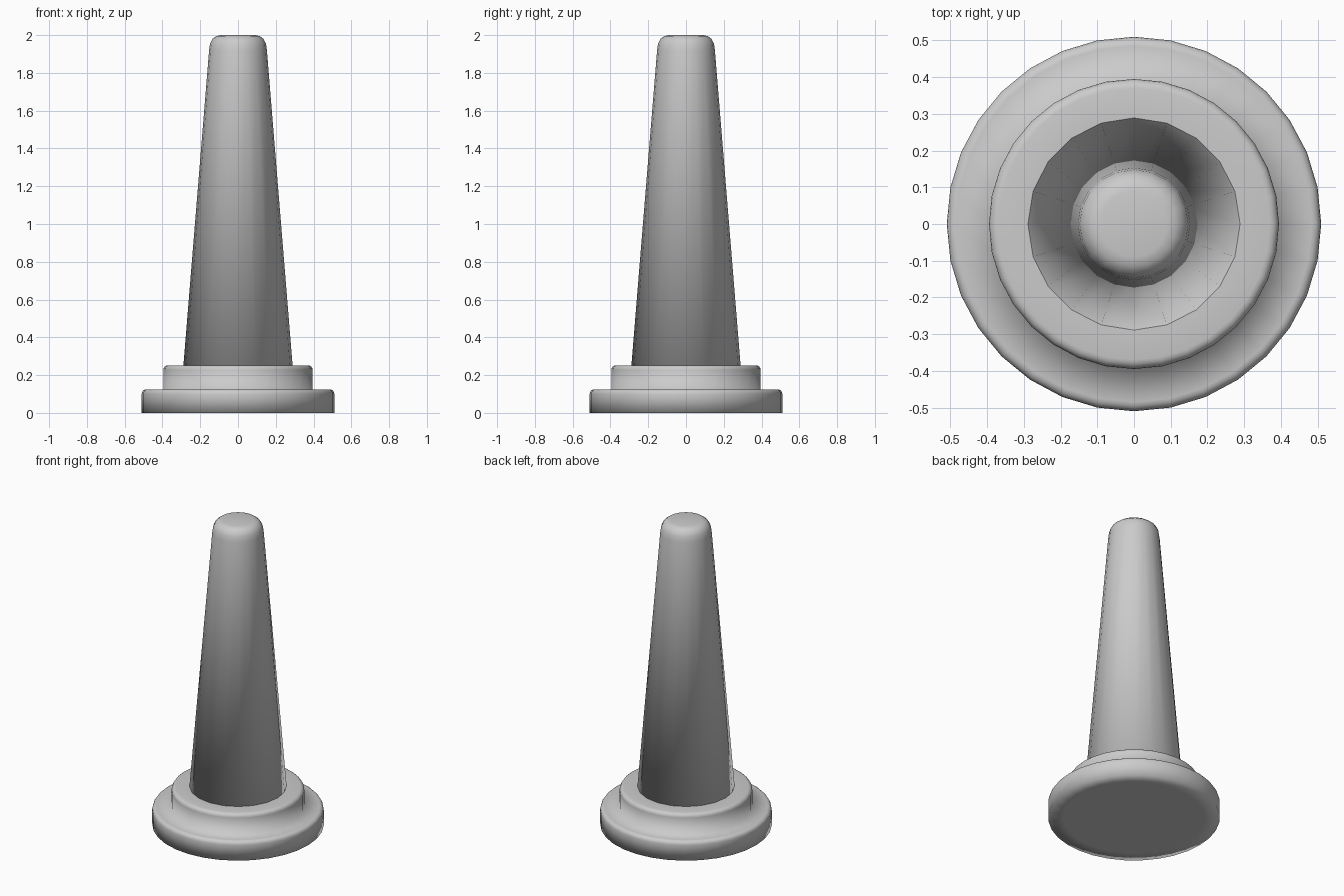
import bpy, bmesh
from math import sin, cos, pi

cube = bpy.data.objects.get("Cube")
if cube:
    bpy.data.objects.remove(cube, do_unlink=True)

grey = bpy.data.materials.new("light grey")
grey.use_nodes = True
colour = (0.6, 0.6, 0.6, 1)
grey.diffuse_color = colour
grey.node_tree.nodes["Principled BSDF"].inputs["Base Color"].default_value = colour


def lathe(name, profile, sides):
    """Revolve (radius, height) points around z and cap both ends."""
    bm = bmesh.new()
    rings = []
    for r, z in profile:
        rings.append([bm.verts.new((r * cos(2 * pi * i / sides), r * sin(2 * pi * i / sides), z))
                      for i in range(sides)])
    for low, high in zip(rings, rings[1:]):
        for i in range(sides):
            j = (i + 1) % sides
            bm.faces.new((low[i], low[j], high[j], high[i]))
    bm.faces.new(rings[0][::-1])
    bm.faces.new(rings[-1])
    for face in bm.faces:
        face.smooth = True
    mesh = bpy.data.meshes.new(name)
    bm.to_mesh(mesh)
    bm.free()
    mesh.materials.append(grey)
    obj = bpy.data.objects.new(name, mesh)
    bpy.context.collection.objects.link(obj)
    return obj


def rounded(r, z, bevel, steps=4):
    """Quarter-round shoulder ending at radius r and height z."""
    return [(r - bevel + bevel * cos(a), z - bevel + bevel * sin(a))
            for a in (pi / 2 * k / steps for k in range(steps + 1))]


# Stepped round foot
lathe("stepped_base",
      [(0.42, 0), (0.51, 0)] + rounded(0.51, 0.125, 0.025)
      + [(0.395, 0.125)] + rounded(0.395, 0.252, 0.025) + [(0.3, 0.252)], 32)

# Tapered body with a rounded tip
lathe("cone_body", [(0.29, 0.24), (0.153, 1.92), (0.148, 1.955), (0.135, 1.98),
                    (0.115, 1.995), (0.09, 2.0)], 20)
